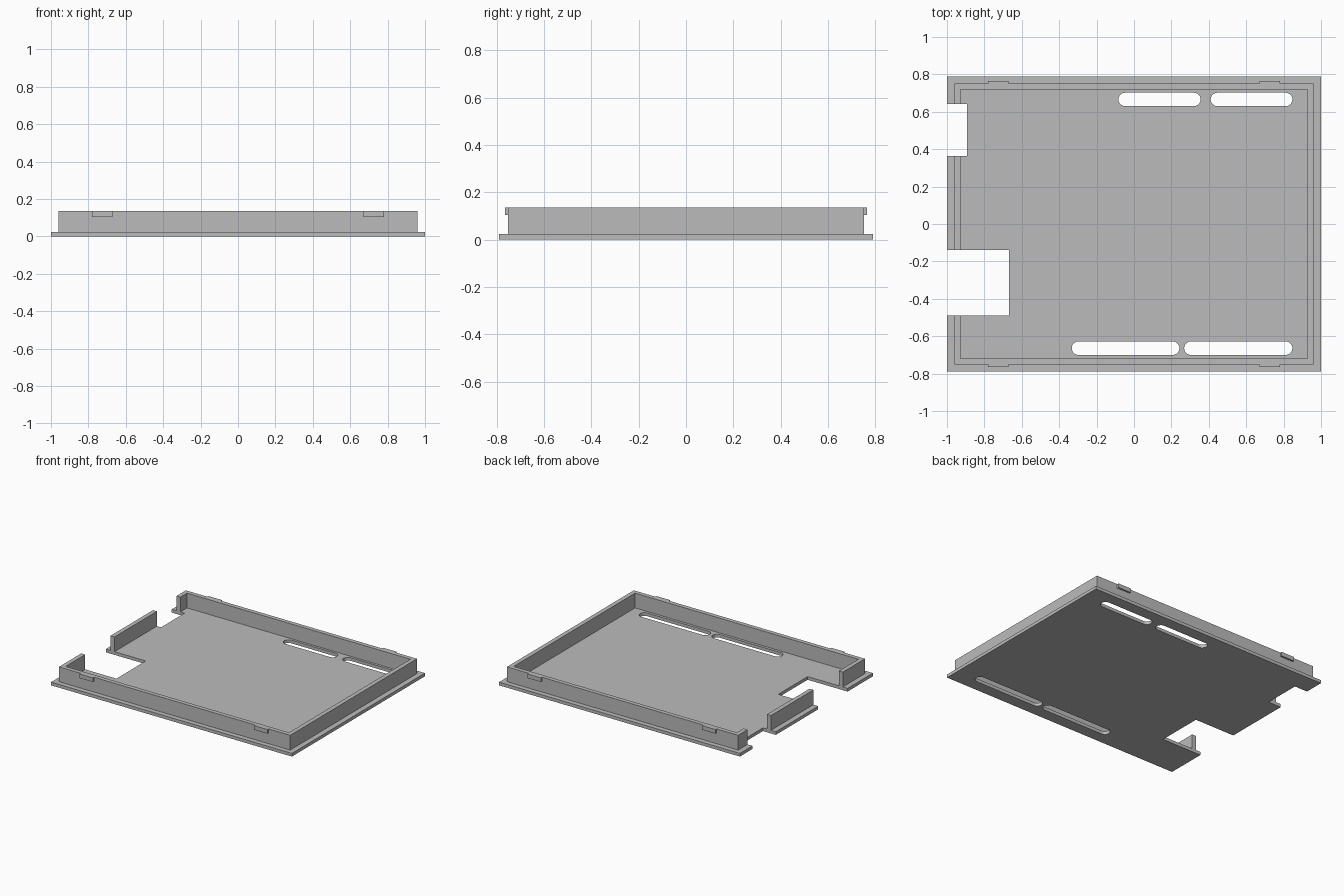
import bpy, bmesh
from math import pi, sin, cos

cube = bpy.data.objects.get("Cube")
if cube:
    bpy.data.objects.remove(cube)

grey = bpy.data.materials.new("light_grey_plastic")
grey.use_nodes = True
colour = (0.5, 0.5, 0.5, 1)
grey.diffuse_color = colour
grey.node_tree.nodes["Principled BSDF"].inputs["Base Color"].default_value = colour

BASE_TOP, WALL_TOP = 0.024, 0.135
WALL_X, WALL_Y, INNER_X, INNER_Y = 0.96, 0.752, 0.927, 0.72


def prism(name, outline, z0, z1):
    """Extrude a counter-clockwise outline from z0 to z1."""
    bm = bmesh.new()
    face = bm.faces.new([bm.verts.new((x, y, z0)) for x, y in outline])
    top = bmesh.ops.extrude_face_region(bm, geom=[face])["geom"]
    verts = [v for v in top if isinstance(v, bmesh.types.BMVert)]
    bmesh.ops.translate(bm, verts=verts, vec=(0, 0, z1 - z0))
    bmesh.ops.recalc_face_normals(bm, faces=bm.faces)
    mesh = bpy.data.meshes.new(name)
    bm.to_mesh(mesh)
    bm.free()
    mesh.materials.append(grey)
    obj = bpy.data.objects.new(name, mesh)
    bpy.context.collection.objects.link(obj)
    return obj


def box(name, x0, x1, y0, y1, z0, z1):
    return prism(name, [(x0, y0), (x1, y0), (x1, y1), (x0, y1)], z0, z1)


def slot(name, x0, x1, y, r=0.036, steps=12):
    right = [(x1 - r + r * sin(a), y - r * cos(a))
             for a in (pi * i / steps for i in range(steps + 1))]
    left = [(x0 + x1 - px, 2 * y - py) for px, py in right]
    return prism(name, right + left, -0.1, 0.1)


def cut(target, cutters):
    for cutter in cutters:
        mod = target.modifiers.new(cutter.name, 'BOOLEAN')
        mod.operation, mod.solver, mod.object = 'DIFFERENCE', 'EXACT', cutter
    # Bake the cuts, keeping the parts clean
    graph = bpy.context.evaluated_depsgraph_get()
    mesh = bpy.data.meshes.new_from_object(target.evaluated_get(graph))
    target.modifiers.clear()
    target.data = mesh


# Main parts
base_plate = box("base_plate", -1, 1, -0.789, 0.789, 0, BASE_TOP)
rim_wall = box("rim_wall", -WALL_X, WALL_X, -WALL_Y, WALL_Y, BASE_TOP, WALL_TOP)

# Cutters: hollow interior, two port notches, four vent slots
hollow = box("hollow_cutter", -INNER_X, INNER_X, -INNER_Y, INNER_Y, -0.1, 0.3)
notches = [box("small_notch_cutter", -1.1, -0.893, 0.363, 0.641, -0.2, 0.4),
           box("large_notch_cutter", -1.1, -0.668, -0.488, -0.14, -0.2, 0.4)]
slots = [slot("vent_slot_cutter", x0, x1, y) for x0, x1, y in (
    (-0.083, 0.356, 0.666), (0.41, 0.847, 0.666),
    (-0.333, 0.243, -0.664), (0.268, 0.847, -0.664))]

cut(base_plate, notches + slots)
cut(rim_wall, [hollow] + notches)
for cutter in [hollow] + notches + slots:
    bpy.data.objects.remove(cutter)

# Snap clips on the front and back walls
for side, sy in (("front", -1), ("back", 1)):
    for hand, sx in (("right", -1), ("left", 1)):
        xs = sorted((sx * 0.67, sx * 0.78))
        ys = sorted((sy * WALL_Y, sy * 0.765))
        box(f"{side}_{hand}_snap_clip", *xs, *ys, 0.104, WALL_TOP)
